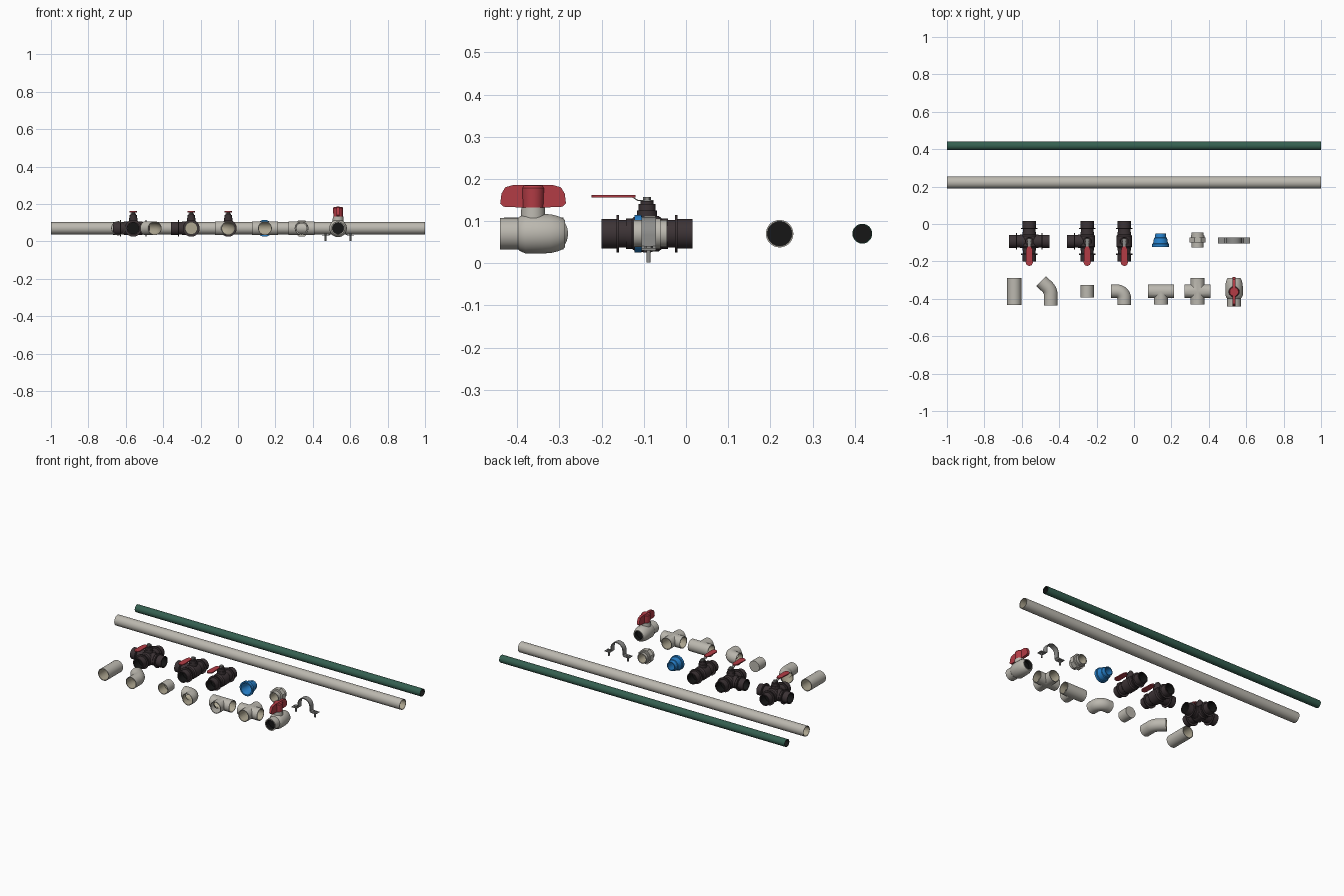
import bpy, bmesh, math
from mathutils import Vector as V

if "Cube" in bpy.data.objects:
    bpy.data.objects.remove(bpy.data.objects["Cube"])

Z0 = 0.07  # shared centre height of every fitting
COL = {"pvc_grey": (.50, .48, .43), "inner_tan": (.42, .38, .28), "pipe_green": (.035, .115, .08),
       "dark_brown": (.045, .033, .036), "handle_red": (.45, .045, .06), "adapter_blue": (.02, .22, .60),
       "black": (.008, .008, .008), "metal_grey": (.27, .27, .26)}
MATS = {}
for k, c in COL.items():
    MATS[k] = bpy.data.materials.new(k)
    MATS[k].diffuse_color = (*c, 1)


def finish(name, bm, mats):
    bmesh.ops.recalc_face_normals(bm, faces=bm.faces)
    me = bpy.data.meshes.new(name)
    bm.to_mesh(me)
    bm.free()
    for m in mats:
        me.materials.append(MATS[m])
    ob = bpy.data.objects.new(name, me)
    bpy.context.collection.objects.link(ob)
    return ob


def skin(name, stations, closed=False, n=40):
    """Rings at (point, tangent, radius, material of the next band), joined in order."""
    bm, rings, mats = bmesh.new(), [], []
    for p, t, r, m in stations:
        t = V(t).normalized()
        u = V((1, 0, 0)) if abs(t.z) > .9 else V((0, 0, 1)).cross(t)
        w = t.cross(u)
        k = n if r > 0 else 1
        rings.append([bm.verts.new(V(p) + r * (math.cos(a) * u + math.sin(a) * w))
                      for a in (2 * math.pi * (i + .5) / n for i in range(k))])
        if m not in mats:
            mats.append(m)
    for j in range(len(rings) if closed else len(rings) - 1):
        a, b = rings[j], rings[(j + 1) % len(rings)]
        if len(a) == len(b) == 1:
            continue
        for i in range(n):
            q = []
            for v in (a[i % len(a)], a[(i + 1) % len(a)], b[(i + 1) % len(b)], b[i % len(b)]):
                if v not in q:
                    q.append(v)
            bm.faces.new(q).material_index = mats.index(stations[j][3])
    return finish(name, bm, mats)


def lathe(name, origin, axis, prof, mat, closed=False, n=40):
    """Profile of (distance along axis, radius, optional material)."""
    o, ax = V(origin), V(axis)
    return skin(name, [(o + ax * s[0], ax, s[1], s[2] if len(s) > 2 else mat) for s in prof], closed, n)


def elbow(name, path, r=.037, ri=.033):
    """Hollow bend along (x, y, heading angle) points."""
    st = [(V((x, y, Z0)), V((math.cos(a), math.sin(a), 0))) for x, y, a in path]
    out = [(p, t, r, "pvc_grey") for p, t in st]
    inn = [(p, t, ri, "inner_tan") for p, t in reversed(st)]
    inn[-1] = (*inn[-1][:3], "pvc_grey")
    return skin(name, out + inn, True)


def plate(name, outline, z, thick, mat):
    bm = bmesh.new()
    f = bm.faces.new([bm.verts.new((x, y, z)) for x, y in outline])
    ext = bmesh.ops.extrude_face_region(bm, geom=[f])["geom"]
    bmesh.ops.translate(bm, vec=(0, 0, thick), verts=[e for e in ext if isinstance(e, bmesh.types.BMVert)])
    return finish(name, bm, [mat])


def strip(name, pts, origin, d, width, thick, mat):
    """Bent flat bar: pts are (distance along d, z), width across."""
    bm, rows = bmesh.new(), []
    d = V(d)
    side = d.cross(V((0, 0, 1))) * width / 2
    for i, (s, z) in enumerate(pts):
        a, b = pts[max(i - 1, 0)], pts[min(i + 1, len(pts) - 1)]
        tx, tz = V((b[0] - a[0], b[1] - a[1])).normalized()
        p, nrm = V(origin) + d * s + V((0, 0, z)), (d * -tz + V((0, 0, tx))) * thick / 2
        rows.append([bm.verts.new(p + q) for q in (side + nrm, -side + nrm, -side - nrm, side - nrm)])
    for a, b in zip(rows, rows[1:]):
        for i in range(4):
            bm.faces.new((a[i], a[(i + 1) % 4], b[(i + 1) % 4], b[i]))
    bm.faces.new(rows[0])
    bm.faces.new(rows[-1])
    return finish(name, bm, [mat])


def boolean(ob, other, op):
    m = ob.modifiers.new(op, "BOOLEAN")
    m.operation, m.object, m.solver, m.material_mode = op, other, "EXACT", "TRANSFER"
    bpy.context.view_layer.objects.active = ob
    bpy.ops.object.modifier_apply(modifier=m.name)
    bpy.data.objects.remove(other)


def branch_fitting(name, x, y, bars):
    """Hollow tee or cross from bars (axis, start, end)."""
    def rod(ax, a, b, r, m):
        return lathe(name, (x, y, Z0), ax, [(a, 0), (a, r), (b, r), (b, 0)], m)
    body = rod(*bars[0], .037, "pvc_grey")
    for b in bars[1:]:
        boolean(body, rod(*b, .037, "pvc_grey"), "UNION")
    for ax, a, b in bars:
        a2, b2 = a - .004 if a else 0, b + .004
        boolean(body, rod(ax, a2, b2, .033, "inner_tan"), "DIFFERENCE")


# long pipes, blocked halfway so the bore reads dark
for name, y, r, ri, m, inner in (("grey_pipe", .222, .0325, .029, "pvc_grey", "inner_tan"),
                                 ("green_pipe", .418, .0235, .021, "pipe_green", "black")):
    lathe(name, (0, y, Z0), (1, 0, 0),
          [(0, 0, "black"), (0, ri, inner), (-1, ri, m), (-1, r, m), (1, r, m), (1, ri, inner),
           (.002, ri, "black"), (.002, 0, "black")], m)

# dark valves with two, three and four arms
X, Y = (1, 0, 0), (0, 1, 0)
ARM = [(0, .036), (.05, .036), (.05, .033), (.066, .033), (.066, .045), (.072, .045), (.072, .035),
       (.108, .035), (.108, .029, "black"), (.06, .029, "black"), (.06, 0, "black")]
YV = -.0925
for i, (vx, dirs) in enumerate(((-.56, [(0, 1), (0, -1), (1, 0), (-1, 0)]),
                                (-.25, [(0, 1), (0, -1), (-1, 0)]), (-.052, [(0, 1), (0, -1)]))):
    nm, c = f"valve_{i + 1}", (vx, YV, Z0)
    for j, (dx, dy) in enumerate(dirs):
        lathe(f"{nm}_arm_{j + 1}", c, (dx, dy, 0), ARM, "dark_brown")
    lathe(nm + "_body", c, Y, [(-.038, 0), (-.038, .034), (-.028, .042), (.028, .042), (.038, .034), (.038, 0)],
          "dark_brown")
    lathe(nm + "_stem", (vx, YV, 0), (0, 0, 1),
          [(.08, .024), (.125, .024), (.125, .02), (.14, .02), (.14, .015), (.148, .015), (.148, 0)], "dark_brown")
    lathe(nm + "_nut", (vx, YV, 0), (0, 0, 1), [(.145, .010), (.157, .010), (.157, 0)], "metal_grey", n=6)
    strip(nm + "_lever", [(-.015, .149), (.022, .149), (.036, .158), (.125, .158)], (vx, YV, 0), (0, -1, 0),
          .017, .003, "metal_grey")
    tip = [(vx + .019 * math.cos(a), -.205 + .019 * math.sin(a)) for a in (math.pi * (1 + k / 12) for k in range(13))]
    plate(nm + "_grip", tip + [(vx + .016, -.135), (vx + .009, -.12), (vx - .009, -.12), (vx - .016, -.135)],
          .1555, .006, "handle_red")

# blue tapered adapter
lathe("blue_adapter", (.142, 0, Z0), Y,
      [(-.122, .045), (-.106, .045), (-.104, .040), (-.075, .035), (-.073, .031), (-.052, .028), (-.052, .023),
       (-.122, .036)], "adapter_blue", True)

# grey nipple with faceted collar
lathe("nipple", (.34, -.085, Z0), Y, [(-.04, .032), (.04, .032), (.04, .027, "inner_tan"), (-.04, .027)],
      "pvc_grey", True)
lathe("nipple_collar", (.34, -.085, Z0), Y, [(-.015, .03), (-.015, .046), (.013, .046), (.013, .03)],
      "pvc_grey", True, 8)
lathe("nipple_shoulder", (.34, -.085, Z0), Y, [(.01, .03), (.01, .036), (.024, .036), (.024, .03)], "pvc_grey", True)

# saddle clamp with bolts
arch = [(-.085, .033), (-.05, .033), (-.041, .04)]
arch += [(-.041 * math.cos(a), .066 + .041 * math.sin(a)) for a in (math.pi * k / 24 for k in range(25))]
arch += [(.041, .04), (.05, .033), (.085, .033)]
strip("clamp_band", arch, (.535, -.0885, 0), X, .034, .005, "metal_grey")
for s in (-1, 1):
    o = (.535 + s * .067, -.0885, 0)
    lathe("clamp_bolt", o, (0, 0, 1), [(.002, 0), (.002, .005), (.04, .005), (.04, 0)], "metal_grey", n=16)
    lathe("clamp_bolt_head", o, (0, 0, 1), [(.034, 0), (.034, .010), (.041, .010), (.041, 0)], "metal_grey", n=6)

# straight coupling and end cap
elbow("coupling", [(-.64, -.432, math.pi / 2), (-.64, -.29, math.pi / 2)], .038, .034)
lathe("end_cap", (-.25, 0, Z0), Y, [(-.327, 0), (-.327, .035), (-.394, .035), (-.394, .031, "inner_tan"),
                                    (-.335, .031, "inner_tan"), (-.335, 0)], "pvc_grey")

# 45 degree elbow
R = .06
arc = [(-.445 - R + R * math.cos(a), -.38 + R * math.sin(a), a + math.pi / 2)
       for a in (math.pi / 4 * k / 6 for k in range(7))]
elbow("elbow_45", [(-.445, -.435, math.pi / 2)] + arc + [(-.496, -.306, math.pi * .75)])

# 90 degree elbow
arc = [(-.092 + .04 * math.cos(a), -.4 + .04 * math.sin(a), a + math.pi / 2)
       for a in (math.pi / 2 * k / 10 for k in range(11))]
elbow("elbow_90", [(-.052, -.432, math.pi / 2)] + arc + [(-.122, -.36, math.pi)])

# tee and cross
branch_fitting("tee", .144, -.36, [(X, -.07, .07), ((0, -1, 0), 0, .071)])
branch_fitting("cross", .34, -.36, [(X, -.07, .07), (Y, -.07, .07)])

# ball valve
o = (.535, -.3625, Z0)
lathe("ball_valve_body", o, Y,
      [(-.05, 0, "black"), (-.05, .03, "black"), (-.078, .03), (-.078, .037), (-.036, .037), (-.03, .042),
       (-.018, .047), (.022, .047), (.042, .046), (.058, .042), (.07, .037), (.075, .033), (.075, .028, "black"),
       (.05, .028, "black"), (.05, 0, "black")], "pvc_grey")
up = (0, 0, 1)
lathe("ball_valve_neck", (.535, -.3625, 0), up, [(.09, .030), (.132, .028), (.132, 0)], "pvc_grey")
lathe("ball_valve_hub", (.535, -.3625, 0), up, [(.13, 0), (.13, .025), (.178, .027), (.184, .023), (.184, 0)],
      "handle_red")
# upright handle blade, outline in y and z
bm = bmesh.new()
half = [(.026, .132), (.07, .134), (.078, .142), (.075, .165), (.066, .18), (.045, .186)]
f = bm.faces.new([bm.verts.new((.527, -.3625 + a, z)) for a, z in half + [(-a, z) for a, z in reversed(half)]])
ext = bmesh.ops.extrude_face_region(bm, geom=[f])["geom"]
bmesh.ops.translate(bm, vec=(.016, 0, 0), verts=[e for e in ext if isinstance(e, bmesh.types.BMVert)])
finish("ball_valve_handle", bm, ["handle_red"])

# smooth round surfaces, keep edges sharp
bpy.ops.object.select_all(action="SELECT")
bpy.context.view_layer.objects.active = bpy.data.objects["grey_pipe"]
bpy.ops.object.shade_smooth_by_angle(angle=math.radians(30))

for m in bpy.data.materials:
    if m.users and not m.is_grease_pencil:
        m.use_nodes = True
        m.node_tree.nodes["Principled BSDF"].inputs["Base Color"].default_value = m.diffuse_color
